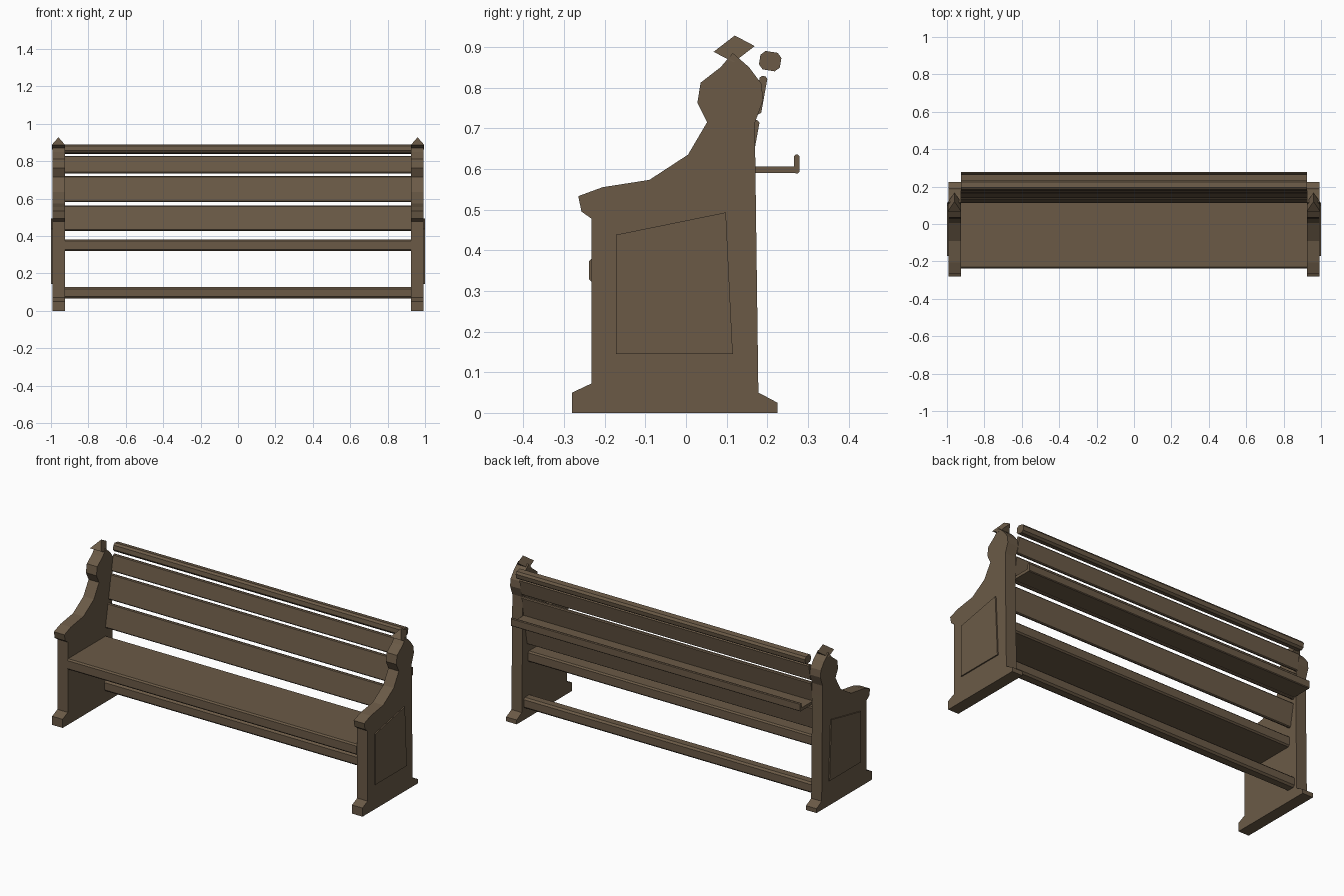
import bpy, bmesh, math
from mathutils import Matrix, Vector

cube = bpy.data.objects.get("Cube")
if cube:
    bpy.data.objects.remove(cube, do_unlink=True)

# Single wood colour
wood = bpy.data.materials.new("brown_wood")
wood.use_nodes = True
colour = (0.145, 0.102, 0.062, 1)
wood.diffuse_color = colour
wood.node_tree.nodes["Principled BSDF"].inputs["Base Color"].default_value = colour


def finish(name, bm):
    bmesh.ops.recalc_face_normals(bm, faces=bm.faces)
    mesh = bpy.data.meshes.new(name)
    bm.to_mesh(mesh)
    bm.free()
    mesh.materials.append(wood)
    obj = bpy.data.objects.new(name, mesh)
    bpy.context.collection.objects.link(obj)
    return obj


def extrude(name, profile, x0, x1):
    """Extrude a (y, z) outline along x."""
    bm = bmesh.new()
    face = bm.faces.new([bm.verts.new((x0, y, z)) for y, z in profile])
    geom = bmesh.ops.extrude_face_region(bm, geom=[face])["geom"]
    verts = [g for g in geom if isinstance(g, bmesh.types.BMVert)]
    bmesh.ops.translate(bm, verts=verts, vec=(x1 - x0, 0, 0))
    return finish(name, bm)


def board(name, y, z, depth, height, chamfer, tilt=0):
    """Full-width board with chamfered long edges; tilt leans its top backwards."""
    a, b, c = depth / 2, height / 2, chamfer
    corners = [(-a, c - b), (c - a, -b), (a - c, -b), (a, c - b),
               (a, b - c), (a - c, b), (c - a, b), (-a, b - c)]
    turn = Matrix.Rotation(-tilt, 2)
    points = [turn @ Vector(p) + Vector((y, z)) for p in corners]
    return extrude(name, points, -0.926, 0.926)


# Shaped end panels, raised side plates and gabled finials
end_outline = [
    (-0.28, 0), (-0.28, 0.05), (-0.233, 0.072), (-0.233, 0.478), (-0.257, 0.495),
    (-0.265, 0.533), (-0.205, 0.555), (-0.09, 0.573), (0.005, 0.635), (0.052, 0.715),
    (0.028, 0.763), (0.036, 0.812), (0.085, 0.85), (0.115, 0.885), (0.155, 0.85),
    (0.185, 0.81), (0.19, 0.77), (0.17, 0.715), (0.17, 0.65), (0.178, 0.05),
    (0.225, 0.025), (0.225, 0)]
plate_outline = [(-0.172, 0.145), (0.115, 0.145), (0.098, 0.493), (-0.172, 0.438)]

for side, s in (("left", 1), ("right", -1)):
    extrude(side + "_end_panel", end_outline, s * 0.926, s * 0.993)
    extrude(side + "_side_plate", plate_outline, s * 0.992, s * 1.0)
    bm = bmesh.new()
    front = [(0.925, 0.068, 0.888), (0.96, 0.12, 0.928), (0.995, 0.068, 0.888)]
    face = bm.faces.new([bm.verts.new((s * x, y, z)) for x, y, z in front])
    geom = bmesh.ops.extrude_face_region(bm, geom=[face])["geom"]
    bmesh.ops.translate(bm, verts=[g for g in geom if isinstance(g, bmesh.types.BMVert)],
                        vec=(0, 0.049, -0.026))
    finish(side + "_finial", bm)

# Seat and lower stretcher
board("seat", -0.059, 0.351, 0.358, 0.062, 0.008)
board("lower_rail", 0.13, 0.097, 0.06, 0.062, 0.01)

# Leaning backrest slats
lean = math.atan(0.18)
for name, low, high in (("lower", 0.428, 0.562), ("middle", 0.582, 0.72), ("upper", 0.735, 0.828)):
    z = (low + high) / 2
    y = 0.191 - 0.18 * (0.825 - z)
    board(name + "_back_slat", y, z, 0.019, (high - low) / math.cos(lean), 0.005, lean)

# Top rail
board("top_rail", 0.207, 0.865, 0.052, 0.046, 0.011, math.radians(9))

# Book ledge behind the backrest
board("book_ledge", 0.213, 0.598, 0.13, 0.017, 0.003)
board("book_ledge_lip", 0.272, 0.612, 0.014, 0.046, 0.004)
